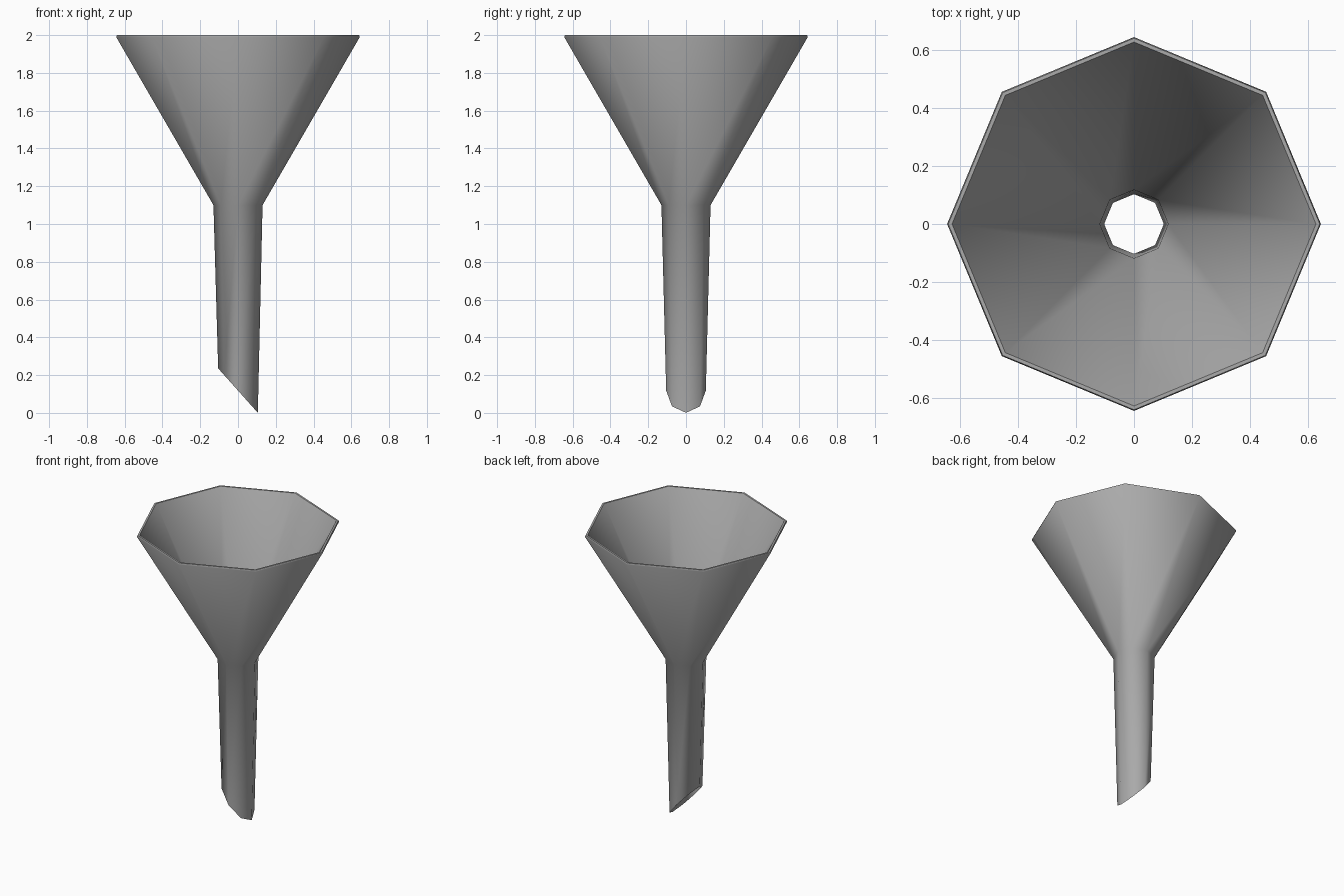
import bpy, bmesh, math

cube = bpy.data.objects.get("Cube")
if cube:
    bpy.data.objects.remove(cube, do_unlink=True)

SIDES = 8

# Single grey material
grey = bpy.data.materials.new("grey")
grey.use_nodes = True
colour = (0.4, 0.4, 0.4, 1)
grey.diffuse_color = colour
grey.node_tree.nodes["Principled BSDF"].inputs["Base Color"].default_value = colour

# Closed wall profile (radius, height); None marks the slanted spout tip
profile = [(0.105, None), (0.13, 1.1), (0.645, 1.99), (0.641, 2.0),
           (0.628, 2.0), (0.118, 1.1), (0.103, None)]


def ring(bm, radius, height):
    verts = []
    for i in range(SIDES):
        a = math.tau * i / SIDES
        x, y = radius * math.cos(a), radius * math.sin(a)
        z = 0.118 - 1.12 * x if height is None else height
        verts.append(bm.verts.new((x, y, z)))
    return verts


# Funnel: cone, rim, stem and inner wall as one lathed shell
bm = bmesh.new()
rings = [ring(bm, r, z) for r, z in profile]
for lower, upper in zip(rings, rings[1:] + rings[:1]):
    for i in range(SIDES):
        j = (i + 1) % SIDES
        bm.faces.new((lower[i], lower[j], upper[j], upper[i]))
bmesh.ops.recalc_face_normals(bm, faces=bm.faces)
mesh = bpy.data.meshes.new("funnel")
bm.to_mesh(mesh)
bm.free()
mesh.materials.append(grey)

funnel = bpy.data.objects.new("funnel", mesh)
bpy.context.collection.objects.link(funnel)
bpy.ops.object.select_all(action="DESELECT")
funnel.select_set(True)
bpy.context.view_layer.objects.active = funnel
bpy.ops.object.shade_smooth_by_angle(angle=math.radians(55))
